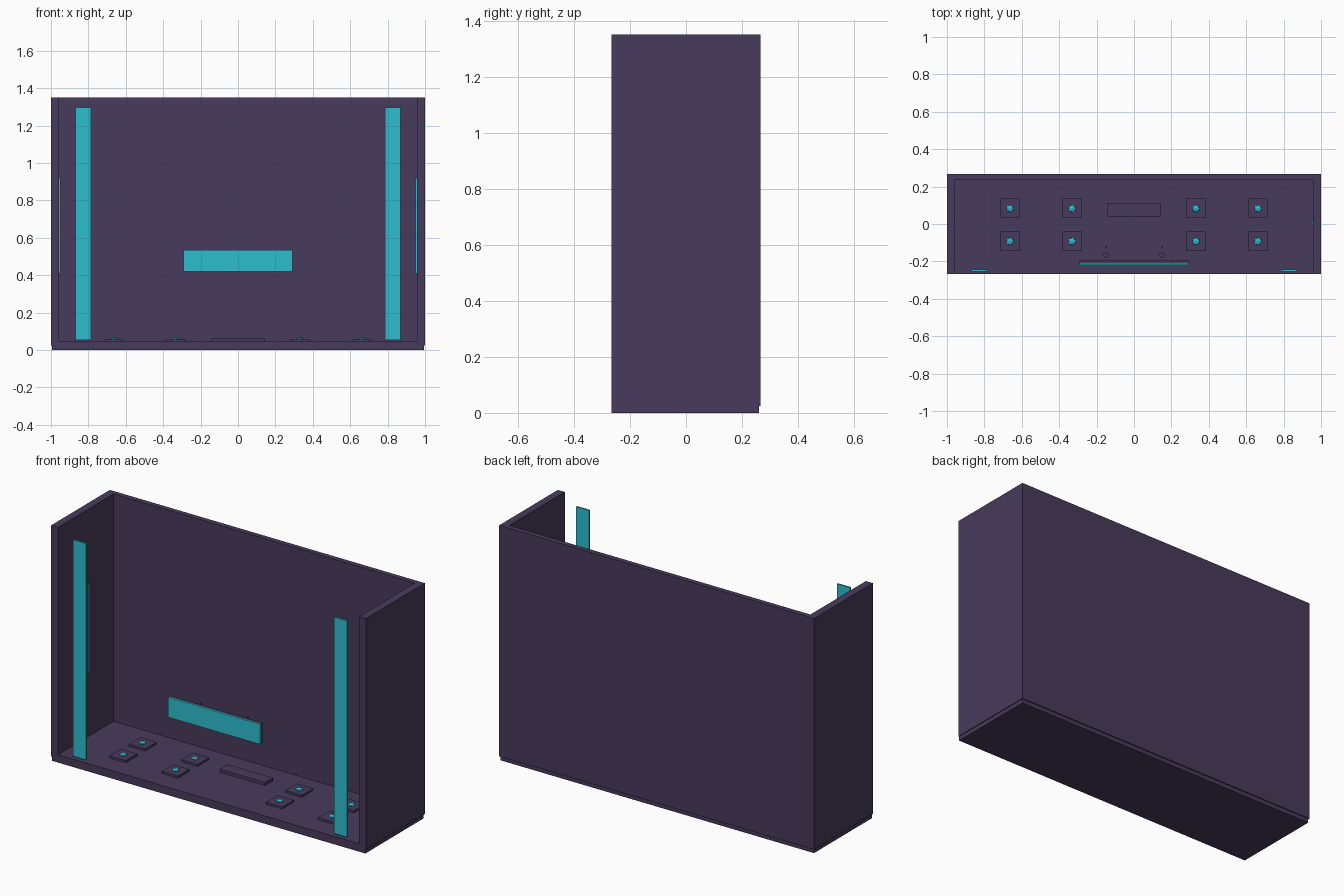
import bpy

cube = bpy.data.objects.get("Cube")
if cube:
    bpy.data.objects.remove(cube, do_unlink=True)


def material(name, rgb):
    m = bpy.data.materials.new(name)
    m.use_nodes = True
    m.diffuse_color = (*rgb, 1)
    m.node_tree.nodes["Principled BSDF"].inputs["Base Color"].default_value = (*rgb, 1)
    return m


PURPLE = material("dark_purple", (0.064, 0.043, 0.106))
CYAN = material("cyan", (0.027, 0.52, 0.62))


def finish(name, mat):
    ob = bpy.context.object
    ob.name = name
    ob.data.materials.append(mat)
    return ob


def box(name, x, y, z, mat):
    """Box from (low, high) ranges along each axis."""
    axes = (x, y, z)
    bpy.ops.mesh.primitive_cube_add(size=1, location=[(a + b) / 2 for a, b in axes])
    ob = finish(name, mat)
    ob.scale = [abs(b - a) for a, b in axes]
    return ob


def around(c, half):
    return (c - half, c + half)


# Shell: floor, back wall and two side walls
FRONT, BACK, TOP, FLOOR = -0.266, 0.266, 1.35, 0.045
box("floor", (-0.995, 0.995), (FRONT, 0.26), (0, FLOOR), PURPLE)
box("back_wall", (-1, 1), (0.237, BACK), (0.024, TOP), PURPLE)

for side, s in (("left", 1), ("right", -1)):
    box(side + "_wall", (s * 0.956, s), (FRONT, 0.262), (0.024, TOP), PURPLE)
    # Upright light strip near the open front
    box(side + "_light_strip", around(s * 0.828, 0.041), (-0.254, -0.244),
        (0.055, 1.297), CYAN)
    # Thin light line on the inner wall face
    box(side + "_wall_line", (s * 0.949, s * 0.957), around(0.006, 0.006),
        (0.41, 0.92), CYAN)
    # Small fixings behind the sign
    for part, y, r in (("knob", -0.165, 0.014), ("pin", -0.124, 0.006)):
        bpy.ops.mesh.primitive_cylinder_add(vertices=12, radius=r, depth=0.05,
                                            location=(s * 0.15, y, 0.48))
        finish(side + "_sign_" + part, PURPLE)

# Floating sign: backing with a bright face
box("sign_backing", (-0.292, 0.292), (-0.21, -0.195), (0.42, 0.535), PURPLE)
box("sign_face", (-0.292, 0.292), (-0.218, -0.21), (0.42, 0.535), CYAN)

# Raised block in the middle of the floor
box("floor_block", (-0.143, 0.143), (0.04, 0.111), (FLOOR, 0.063), PURPLE)

# Floor pads, each with a small faceted lamp
for x in (-0.663, -0.331, 0.331, 0.663):
    for y in (-0.093, 0.083):
        box("floor_pad", around(x, 0.052), around(y, 0.052), (FLOOR, 0.057), PURPLE)
        bpy.ops.mesh.primitive_ico_sphere_add(subdivisions=1, radius=0.022,
                                              location=(x, y, 0.058))
        finish("pad_lamp", CYAN).scale.z = 0.45
